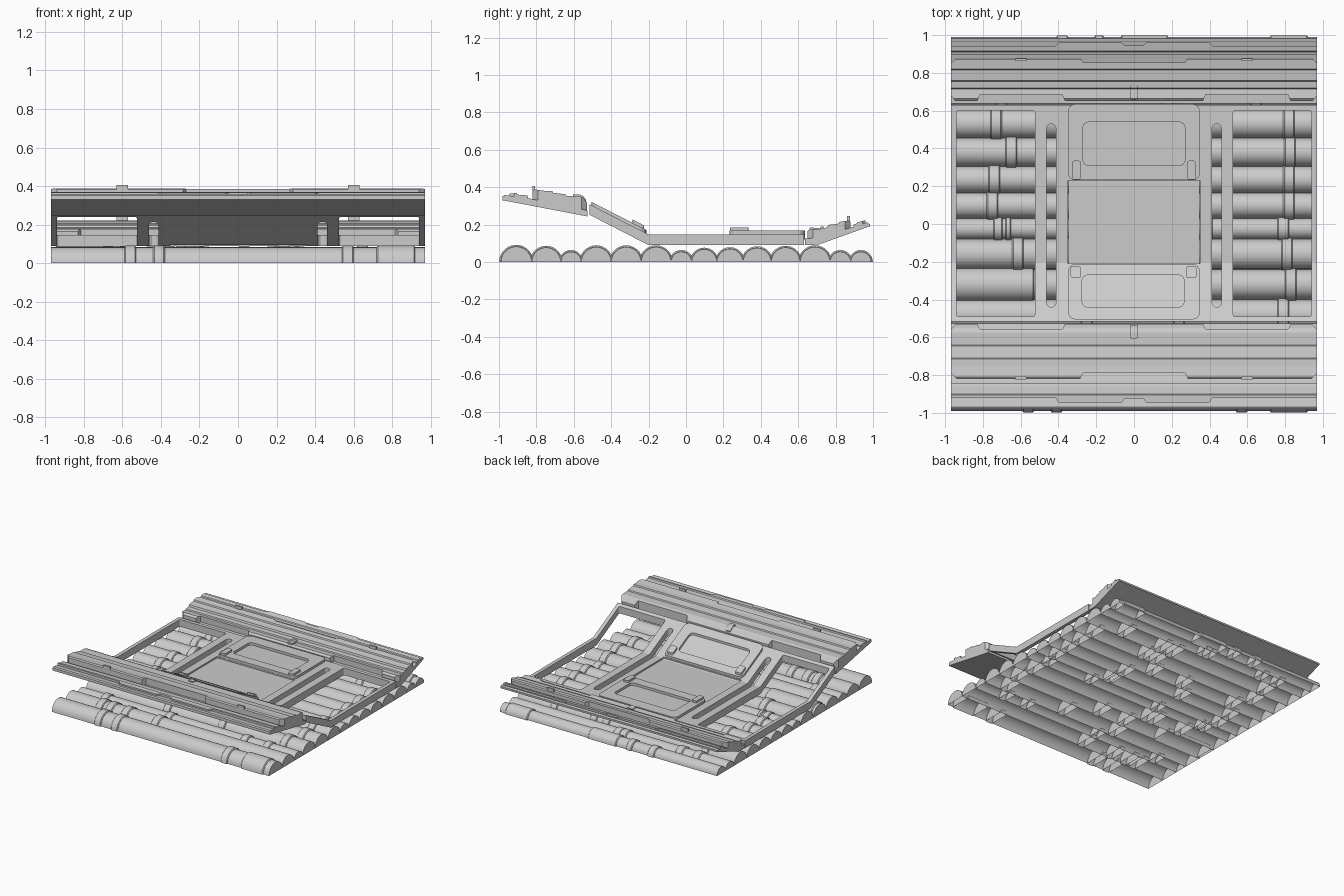
import bpy, bmesh, math, random

if "Cube" in bpy.data.objects:
    bpy.data.objects.remove(bpy.data.objects["Cube"])
random.seed(4)


def add_object(name, bm, smooth=False):
    bmesh.ops.recalc_face_normals(bm, faces=bm.faces)
    me = bpy.data.meshes.new(name)
    bm.to_mesh(me)
    bm.free()
    ob = bpy.data.objects.new(name, me)
    bpy.context.collection.objects.link(ob)
    if smooth:
        bpy.ops.object.select_all(action='DESELECT')
        ob.select_set(True)
        bpy.context.view_layer.objects.active = ob
        bpy.ops.object.shade_smooth_by_angle(angle=math.radians(35))
    return ob


def height(profile, y):
    if y <= profile[0][0]:
        return profile[0][1]
    for (a, za), (b, zb) in zip(profile, profile[1:]):
        if y <= b:
            return za + (zb - za) * (y - a) / (b - a)
    return profile[-1][1]


def rounded(x0, x1, y0, y1, r=0.0):
    if r == 0:
        return [(x0, y0), (x1, y0), (x1, y1), (x0, y1)]
    pts = []
    for i, (cx, cy) in enumerate([(x1 - r, y1 - r), (x0 + r, y1 - r), (x0 + r, y0 + r), (x1 - r, y0 + r)]):
        for k in range(5):
            a = math.pi / 2 * (i + k / 4)
            pts.append((cx + r * math.cos(a), cy + r * math.sin(a)))
    return pts


def mirrored(half):
    return half + [(-x, y) for x, y in reversed(half)]


def plate(name, outline, bottom, top, holes=()):
    """Flat outline with holes, bent to bottom and top profiles in y-z."""
    bm = bmesh.new()
    for loop in [outline, *holes]:
        vs = [bm.verts.new((x, y, 0)) for x, y in loop]
        for i in range(len(vs)):
            bm.edges.new((vs[i - 1], vs[i]))
    bmesh.ops.triangle_fill(bm, use_beauty=True, edges=bm.edges[:], normal=(0, 0, 1))
    bmesh.ops.dissolve_limit(bm, angle_limit=0.01, verts=[], edges=bm.edges[:])
    for y in sorted({p[0] for p in list(bottom) + list(top)}):
        bmesh.ops.bisect_plane(bm, geom=bm.verts[:] + bm.edges[:] + bm.faces[:],
                               plane_co=(0, y, 0), plane_no=(0, 1, 0), dist=1e-5)
    low = bm.verts[:]
    ret = bmesh.ops.extrude_face_region(bm, geom=bm.faces[:], use_keep_orig=True)
    up = [g for g in ret['geom'] if isinstance(g, bmesh.types.BMVert)]
    for v in low:
        v.co.z = height(bottom, v.co.y)
    for v in up:
        v.co.z = height(top, v.co.y)
    return add_object(name, bm)


def lift(profile, d):
    return [(y, z + d) for y, z in profile]


# Half-round pipes with capped collars
def half_turn(bm, profile, y, n=14):
    rings = []
    for x, r in profile:
        rings.append([bm.verts.new((x, y + r * math.cos(math.pi * k / n), r * math.sin(math.pi * k / n)))
                      for k in range(n + 1)])
    for a, b in zip(rings, rings[1:]):
        for k in range(n):
            bm.faces.new((a[k], a[k + 1], b[k + 1], b[k]))
    bm.faces.new(rings[0])
    bm.faces.new(rings[-1])


edges_y = [-0.99, -0.825, -0.67, -0.56, -0.4, -0.24, -0.08, 0.03, 0.165, 0.305, 0.455, 0.61, 0.77, 0.88, 0.99]
known = {0: [(-0.56, .06), (-0.41, .06), (0.57, .06), (0.82, .2)], 3: [(0.79, .06)],
         4: [(-0.74, .42), (0.83, .06)], 5: [(-0.615, .06), (0.81, .06)],
         6: [(-0.72, .05), (-0.665, .03), (0.79, .06)], 7: [(-0.75, .06), (0.82, .06)],
         8: [(-0.74, .06), (0.82, .06)], 9: [(-0.65, .06), (0.825, .06)],
         10: [(-0.73, .06), (0.82, .06)],
         13: [(-0.38, .06), (-0.185, .05), (0.055, .25), (0.82, .2)]}
for i, (a, b) in enumerate(zip(edges_y, edges_y[1:])):
    y, r = (a + b) / 2, (b - a) / 2
    bm = bmesh.new()
    half_turn(bm, [(-0.97, r), (0.97, r)], y)
    collars = list(known.get(i, []))
    if i not in (0, 13):
        span = 0.45 if i in known else 0.85
        collars += [(random.uniform(-span, span), 0.06) for _ in range(2 if i in known else 4)]
    for x, w in collars:
        half_turn(bm, [(x - w / 2, r + 0.002), (x - w / 2 + 0.006, r + 0.009),
                       (x + w / 2 - 0.006, r + 0.009), (x + w / 2, r + 0.002)], y)
    add_object("pipe_%02d" % (i + 1), bm, True)

# Bent deck frame with side windows, slots and central well
deck_low = [(-0.515, 0.252), (-0.2, 0.09), (0.63, 0.09)]
deck_top = [(-0.515, 0.308), (-0.2, 0.147), (0.63, 0.147)]
holes = [rounded(-0.35, 0.35, -0.21, 0.23)]
for s in (-1, 1):
    xs = sorted((s * 0.525, s * 0.94))
    holes.append(rounded(*xs, -0.49, 0.6, 0.012))
    xs = sorted((s * 0.413, s * 0.463))
    holes.append(rounded(*xs, -0.44, 0.53, 0.0249))
plate("deck_frame", rounded(-0.97, 0.97, -0.515, 0.63), deck_low, deck_top, holes)
plate("middle_panel", rounded(-0.347, 0.347, -0.212, 0.232), lift(deck_low, 0.005), lift(deck_top, -0.01))

# Raised bezel panels in front of and behind the middle panel
plate("rear_panel", rounded(-0.35, 0.35, 0.232, 0.635, 0.04), lift(deck_low, 0.03), lift(deck_top, 0.02),
      [rounded(-0.27, 0.27, 0.31, 0.54, 0.03)])
plate("front_panel", rounded(-0.35, 0.35, -0.505, -0.212, 0.04), lift(deck_low, 0.03), lift(deck_top, 0.018),
      [rounded(-0.275, 0.265, -0.44, -0.27, 0.03)])

# Front wing: sloping slab, cover and outer lip
fw_low = [(-0.98, 0.33), (-0.525, 0.243)]
fw_top = [(-0.98, 0.352), (-0.97, 0.358), (-0.86, 0.343), (-0.83, 0.338), (-0.525, 0.275)]
fc_top = [(-0.825, 0.378), (-0.81, 0.388), (-0.755, 0.38), (-0.715, 0.379), (-0.71, 0.37), (-0.645, 0.362),
          (-0.64, 0.354), (-0.575, 0.354), (-0.55, 0.345), (-0.53, 0.318)]
plate("front_wing", rounded(-0.97, 0.97, -0.98, -0.527), fw_low, fw_top)
plate("front_wing_cover", mirrored([(0.27, -0.79), (0.285, -0.82), (0.94, -0.82), (0.97, -0.79), (0.97, -0.56),
                                    (0.945, -0.53), (0.83, -0.53), (0.815, -0.557), (0.38, -0.557), (0.365, -0.53)]),
      lift(fw_low, 0.015), fc_top)
lip = [(-0.955, 0.366), (-0.905, 0.368), (-0.9, 0.36), (-0.86, 0.357), (-0.84, 0.352)]
plate("front_wing_lip", mirrored([(0.05, -0.925), (0.065, -0.945), (0.4, -0.945), (0.415, -0.92), (0.97, -0.92),
                                  (0.97, -0.845)]), lift(fw_low, 0.015), lip)

# Rear wing, lower and steeper
rw_low = [(0.637, 0.09), (0.71, 0.093), (0.98, 0.19)]
rw_top = [(0.637, 0.125), (0.71, 0.13), (0.97, 0.212), (0.98, 0.204)]
rc_top = [(0.645, 0.16), (0.665, 0.177), (0.715, 0.172), (0.72, 0.18), (0.755, 0.184), (0.76, 0.198),
          (0.815, 0.205), (0.82, 0.214), (0.87, 0.222), (0.882, 0.215)]
plate("rear_wing", rounded(-0.97, 0.97, 0.637, 0.985), rw_low, rw_top)
plate("rear_wing_cover", mirrored([(0.27, 0.855), (0.285, 0.88), (0.94, 0.88), (0.97, 0.85), (0.97, 0.68),
                                   (0.945, 0.65), (0.83, 0.65), (0.815, 0.685), (0.38, 0.685), (0.365, 0.65)]),
      lift(rw_low, 0.015), rc_top)
lip = [(0.895, 0.2), (0.91, 0.205), (0.915, 0.212), (0.96, 0.223)]
plate("rear_wing_lip", mirrored([(0.05, 0.945), (0.065, 0.96), (0.4, 0.96), (0.415, 0.943), (0.97, 0.943),
                                 (0.97, 0.895)]), lift(rw_low, 0.01), lip)

# Latches and small locating nubs
for x in (-0.305, 0.305):
    plate("rear_latch", rounded(x - 0.022, x + 0.022, 0.235, 0.335, 0.01), lift(deck_low, 0.05), lift(deck_top, 0.036))
    plate("front_latch", rounded(x - 0.03, x + 0.025, -0.285, -0.225, 0.01), lift(deck_low, 0.05), lift(deck_top, 0.036))
for s in (-0.6, 0.6):
    plate("front_nub", rounded(s - 0.03, s + 0.03, -0.822, -0.808), fw_low, [(-0.822, 0.405)])
    plate("rear_nub", rounded(s - 0.03, s + 0.03, 0.862, 0.876), rw_low, [(0.862, 0.245)])
plate("front_clip", rounded(-0.022, 0.022, -0.605, -0.535, 0.008), lift(fw_low, 0.03), lift(fc_top, 0.008))
plate("rear_clip", rounded(-0.022, 0.022, 0.66, 0.735, 0.008), lift(rw_low, 0.03), lift(rc_top, 0.008))
